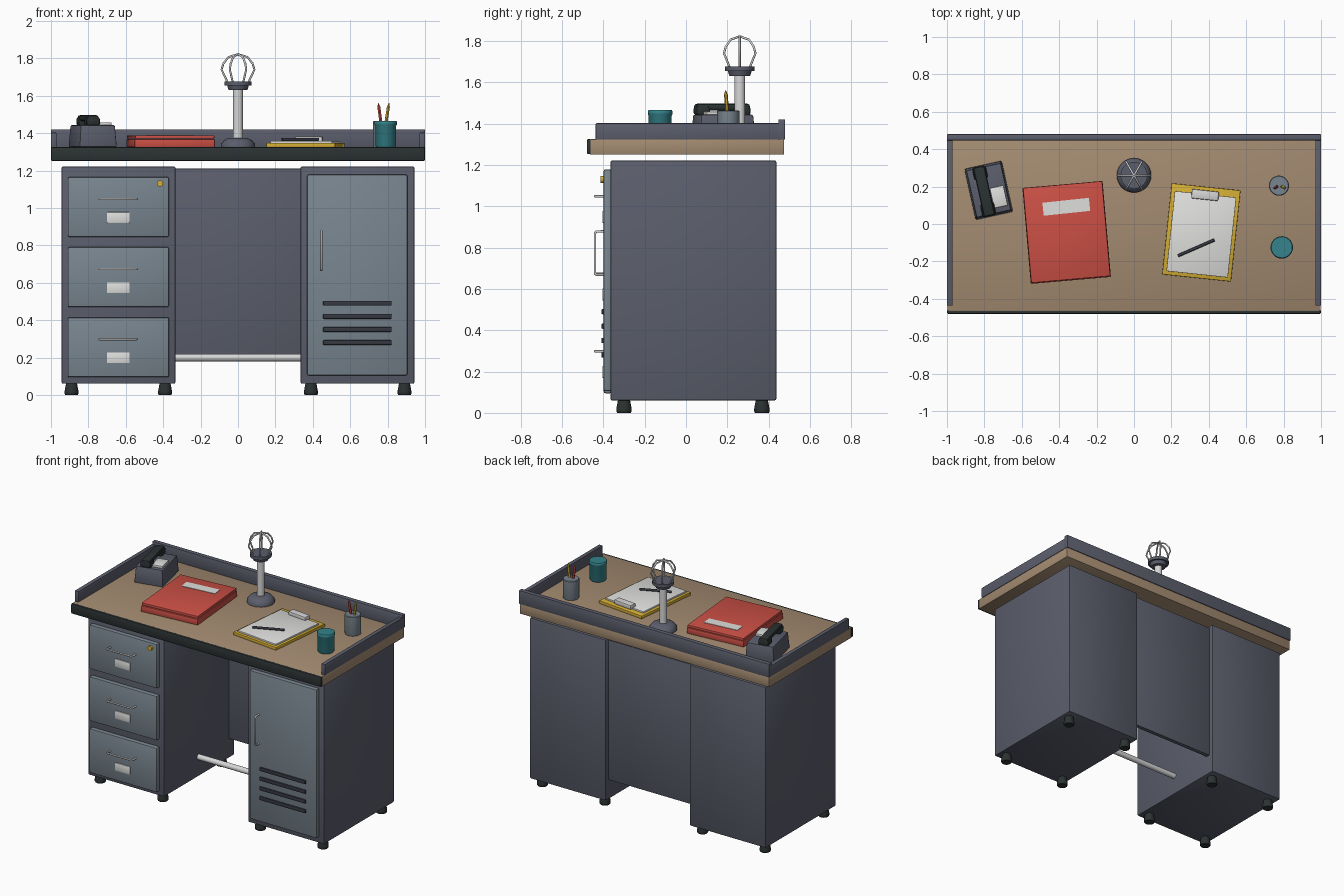
import bpy, bmesh
from math import radians, cos, sin, pi
from mathutils import Vector, Matrix

cube = bpy.data.objects.get("Cube")
if cube:
    bpy.data.objects.remove(cube, do_unlink=True)


def material(name, rgb):
    m = bpy.data.materials.new(name)
    m.use_nodes = True
    m.diffuse_color = (*rgb, 1)
    m.node_tree.nodes["Principled BSDF"].inputs["Base Color"].default_value = (*rgb, 1)
    return m


STEEL = material("slate steel", (.105, .112, .15))
PANEL = material("blue grey panel", (.19, .235, .275))
WOOD = material("tan wood", (.37, .26, .165))
RUBBER = material("black rubber", (.025, .032, .032))
METAL = material("pale metal", (.68, .68, .68))
PAPER = material("white paper", (.74, .74, .73))
RED = material("red card", (.6, .08, .06))
YELLOW = material("yellow", (.66, .42, .035))
TEAL = material("teal", (.035, .23, .26))
DARK = material("dark slot", (.035, .04, .052))


def add(name, bm, mat, loc=(0, 0, 0), turn=0, smooth=False):
    bmesh.ops.recalc_face_normals(bm, faces=bm.faces)
    me = bpy.data.meshes.new(name)
    bm.to_mesh(me)
    bm.free()
    me.materials.append(mat)
    ob = bpy.data.objects.new(name, me)
    ob.location = loc
    ob.rotation_euler.z = radians(turn)
    bpy.context.collection.objects.link(ob)
    if smooth:
        bpy.ops.object.select_all(action='DESELECT')
        ob.select_set(True)
        bpy.context.view_layer.objects.active = ob
        bpy.ops.object.shade_smooth_by_angle(angle=radians(40))
    return ob


def box(name, mat, x, y, z, bevel=.006, turn=0, top=1, segments=2):
    """Box from (low, high) ranges, spun about its own middle; top < 1 tapers it."""
    bm = bmesh.new()
    bmesh.ops.create_cube(bm, size=1)
    size = [r[1] - r[0] for r in (x, y, z)]
    for v in bm.verts:
        k = top if v.co.z > 0 else 1
        v.co = Vector((v.co.x * size[0] * k, v.co.y * size[1] * k, v.co.z * size[2]))
    if bevel:
        bmesh.ops.bevel(bm, geom=bm.edges[:], offset=bevel, segments=segments,
                        profile=.5, affect='EDGES')
    return add(name, bm, mat, [sum(r) / 2 for r in (x, y, z)], turn, bevel > 0)


def slab(name, mat, centre, size, z, turn, bevel=.003, top=1):
    x, y = [(c - s / 2, c + s / 2) for c, s in zip(centre, size)]
    return box(name, mat, x, y, z, bevel, turn, top)


def lathe(name, mat, profile, loc, n=28):
    """Spin (radius, height) points round z."""
    bm = bmesh.new()
    rings = [[bm.verts.new((r * cos(2 * pi * i / n), r * sin(2 * pi * i / n), z))
              for i in range(n)] for r, z in profile]
    for a, b in zip(rings, rings[1:]):
        for i in range(n):
            j = (i + 1) % n
            bm.faces.new((a[i], a[j], b[j], b[i]))
    bm.faces.new(rings[0])
    bm.faces.new(rings[-1])
    return add(name, bm, mat, loc, 0, True)


def rod(name, mat, a, b, r, r2=None, n=16):
    a, b = Vector(a), Vector(b)
    bm = bmesh.new()
    bmesh.ops.create_cone(bm, cap_ends=True, segments=n, radius1=r,
                          radius2=r if r2 is None else r2, depth=(b - a).length)
    spin = (b - a).to_track_quat('Z', 'Y').to_matrix().to_4x4()
    bmesh.ops.transform(bm, matrix=spin, verts=bm.verts)
    return add(name, bm, mat, (a + b) / 2, 0, True)


def wire(name, mat, points, r):
    cu = bpy.data.curves.new(name, 'CURVE')
    cu.dimensions = '3D'
    cu.bevel_depth = r
    cu.bevel_resolution = 2
    cu.use_fill_caps = True
    sp = cu.splines.new('POLY')
    sp.points.add(len(points) - 1)
    for p, co in zip(sp.points, points):
        p.co = (*co, 1)
    cu.materials.append(mat)
    ob = bpy.data.objects.new(name, cu)
    bpy.context.collection.objects.link(ob)


# Worktop with front edging and three rails
box("worktop", WOOD, (-.997, .997), (-.465, .475), (1.25, 1.325), .004)
box("front_edging", RUBBER, (-1, 1), (-.48, -.46), (1.252, 1.325), .007)
box("back_rail", STEEL, (-1, 1), (.447, .48), (1.322, 1.42), .004)
for side, s in (("left", 1), ("right", -1)):
    box(side + "_rail", STEEL, sorted((s * .97, s)), (-.437, .45), (1.322, 1.402), .004)

# Pedestals on tapered feet
for side, s in (("left", 1), ("right", -1)):
    box(side + "_pedestal", STEEL, sorted((s * .335, s * .943)), (-.365, .437), (.06, 1.222), .008)
    for x in (.39, .89):
        for y in (-.3, .367):
            lathe(side + "_foot", RUBBER, [(.033, 0), (.037, .006), (.037, .02), (.029, .064)],
                  (s * x, y, 0), 20)

# Back panel and foot bar between the pedestals
box("modesty_panel", STEEL, (-.34, .34), (.375, .405), (.2, 1.21), .003)
rod("foot_bar", METAL, (-.34, .03, .2), (.34, .03, .2), .02)


def pull(name, middle, axis, half):
    """Bent wire handle standing off the front."""
    c, along, out = Vector(middle), Vector(axis) * half, Vector((0, -.044, 0))
    wire(name, METAL, [c - along, c - along + out * .85, c - along * .93 + out,
                       c + along * .93 + out, c + along + out * .85, c + along], .006)


# Drawers
for i, low in enumerate((.095, .47, .845)):
    box("drawer_front", PANEL, (-.91, -.37), (-.398, -.36), (low, low + .32), .008)
    pull("drawer_handle", (-.64, -.396, low + .203), (1, 0, 0), .1)
    box("drawer_label", PAPER, (-.7, -.58), (-.405, -.395), (low + .075, low + .132), .002)
rod("drawer_lock", YELLOW, (-.417, -.39, 1.13), (-.417, -.414, 1.13), .017)

# Cupboard door with vents
box("cupboard_door", PANEL, (.37, .905), (-.398, -.36), (.105, 1.178), .008)
pull("door_handle", (.445, -.396, .773), (0, 0, 1), .105)
for z in (.28, .35, .42, .49):
    box("door_vent", DARK, (.455, .822), (-.409, -.39), (z - .013, z + .013), .005)

# Cage lamp
lamp = (0, .26, 0)
lathe("lamp_base", STEEL, [(.092, 1.325), (.092, 1.34), (.075, 1.362), (.05, 1.374)], lamp)
lathe("lamp_pole", METAL, [(.026, 1.37), (.026, 1.64)], lamp)
lathe("lamp_collar", STEEL, [(.05, 1.63), (.058, 1.655), (.072, 1.655), (.072, 1.677)], lamp)
for i in range(6):
    a = i * pi / 3
    wire("lamp_cage", METAL, [(r * cos(a), .26 + r * sin(a), z) for r, z in
                              ((.055, 1.67), (.088, 1.74), (.078, 1.772), (.052, 1.806), (0, 1.822))], .0055)

# Telephone
TURN = 12.5
phone = Vector((-.777, .18, 0))


def on_phone(x, y):
    return (phone + Matrix.Rotation(radians(TURN), 3, 'Z') @ Vector((x, y, 0)))[:2]


slab("phone_body", STEEL, phone[:2], (.205, .28), (1.325, 1.443), TURN, .008, .92)
slab("phone_keypad", PAPER, on_phone(.045, -.045), (.075, .11), (1.44, 1.458), TURN)
grip = on_phone(-.025, 0)
slab("handset_grip", RUBBER, grip, (.062, .27), (1.462, 1.496), TURN, .014)
for y in (-.1, .1):
    slab("handset_end", RUBBER, on_phone(-.025, y), (.075, .07), (1.44, 1.485), TURN, .012)

# Folders
slab("lower_folder", RED, (-.36, -.045), (.43, .515), (1.325, 1.368), 5, .004)
slab("upper_folder", RED, (-.36, -.043), (.425, .51), (1.37, 1.388), 5, .004)
slab("folder_label", PAPER, (-.362, .092), (.25, .07), (1.386, 1.391), 6, 0)

# Clipboard with paper, clip and pen
slab("clipboard", YELLOW, (.36, -.045), (.37, .49), (1.325, 1.347), -6)
slab("paper_sheet", PAPER, (.36, -.055), (.33, .43), (1.345, 1.358), -6, .001)
slab("clipboard_clip", METAL, (.38, .155), (.145, .05), (1.35, 1.382), -6, .006)
rod("pen", DARK, (.235, -.17, 1.366), (.43, -.085, 1.366), .008)

# Mug and pencil pot
lathe("mug", TEAL, [(.05, 1.325), (.056, 1.335), (.056, 1.44), (.06, 1.446), (.06, 1.46), (.056, 1.465)],
      (.79, -.125, 0))
lathe("pencil_pot", PANEL, [(.052, 1.325), (.054, 1.33), (.054, 1.46), (.05, 1.464)], (.775, .205, 0))
for name, mat, x, lean in (("red_pencil", RED, .765, -.012), ("yellow_pencil", YELLOW, .79, .014)):
    foot, neck = Vector((x, .2, 1.45)), Vector((x + lean, .193, 1.54))
    rod(name, mat, foot, neck, .009, n=6)
    rod(name + "_tip", mat, neck, neck + (neck - foot) * .22, .009, .002, 6)
